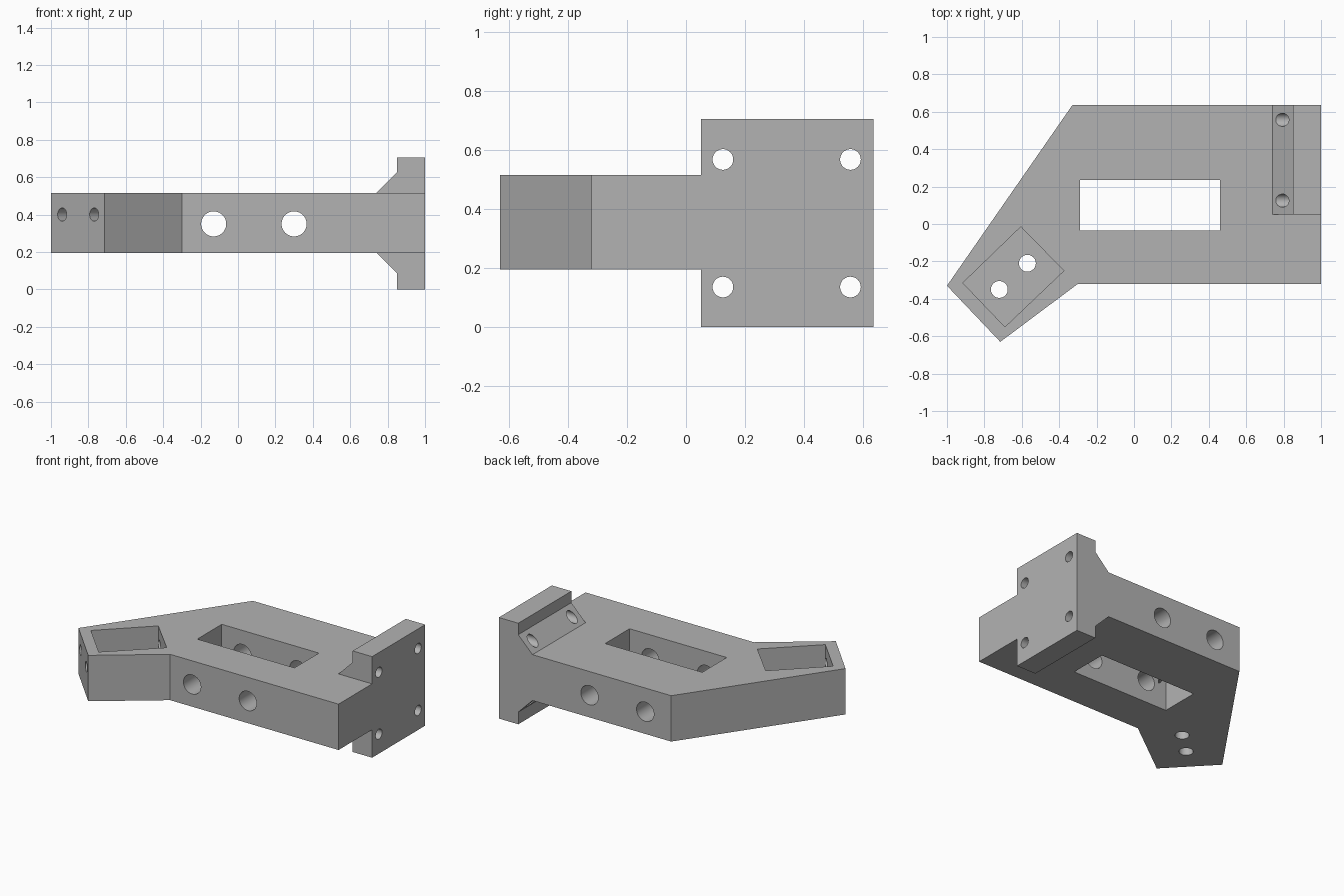
import bpy
import bmesh
from math import radians
from mathutils import Vector, Matrix

if "Cube" in bpy.data.objects:
    bpy.data.objects.remove(bpy.data.objects["Cube"], do_unlink=True)

BOTTOM, TOP = 0.195, 0.515

grey = bpy.data.materials.new("plain grey")
grey.use_nodes = True
colour = (0.45, 0.45, 0.45, 1)
grey.diffuse_color = colour
grey.node_tree.nodes["Principled BSDF"].inputs["Base Color"].default_value = colour


def finish(name, bm):
    bmesh.ops.recalc_face_normals(bm, faces=bm.faces)
    mesh = bpy.data.meshes.new(name)
    bm.to_mesh(mesh)
    bm.free()
    mesh.materials.append(grey)
    ob = bpy.data.objects.new(name, mesh)
    bpy.context.collection.objects.link(ob)
    return ob


def prism(name, points, offset):
    """Extrude a closed 3D outline along an offset."""
    bm = bmesh.new()
    face = bm.faces.new([bm.verts.new(p) for p in points])
    new = bmesh.ops.extrude_face_region(bm, geom=[face])["geom"]
    moved = [v for v in new if isinstance(v, bmesh.types.BMVert)]
    bmesh.ops.translate(bm, verts=moved, vec=offset)
    return finish(name, bm)


def rod(name, start, end, radius):
    """Round cutter between two points."""
    a, b = Vector(start), Vector(end)
    turn = (b - a).to_track_quat('Z', 'Y').to_matrix().to_4x4()
    bm = bmesh.new()
    bmesh.ops.create_cone(bm, cap_ends=True, segments=48, radius1=radius,
                          radius2=radius, depth=(b - a).length,
                          matrix=Matrix.Translation((a + b) / 2) @ turn)
    return finish(name, bm)


def combine(target, other, operation):
    mod = target.modifiers.new(other.name, 'BOOLEAN')
    mod.operation, mod.solver, mod.object = operation, 'EXACT', other
    bpy.context.view_layer.objects.active = target
    bpy.ops.object.modifier_apply(modifier=mod.name)
    bpy.data.objects.remove(other, do_unlink=True)


# Bent arm plate
end_a, end_b = Vector((-1, -0.33, 0)), Vector((-0.715, -0.63, 0))
outline = [end_a[:2], end_b[:2], (-0.30, -0.32), (1, -0.32), (1, 0.635), (-0.33, 0.635)]
bracket = prism("bracket", [(x, y, BOTTOM) for x, y in outline], (0, 0, TOP - BOTTOM))

# Mounting flange with sloped shoulders above and below
profile = [(1, 0), (1, 0.705), (0.85, 0.705), (0.85, 0.625), (0.74, TOP),
           (0.74, BOTTOM), (0.85, 0.085), (0.85, 0)]
flange = prism("flange", [(x, 0.05, z) for x, z in profile], (0, 0.585, 0))
combine(bracket, flange, 'UNION')

# Rectangular window and slanted pocket
window = [(-0.29, -0.035), (0.46, -0.035), (0.46, 0.235), (-0.29, 0.235)]
pocket = [(-0.605, -0.015), (-0.375, -0.25), (-0.69, -0.55), (-0.915, -0.315)]
cutters = [prism("window", [(x, y, 0.1) for x, y in window], (0, 0, 0.6)),
           prism("pocket", [(x, y, 0.285) for x, y in pocket], (0, 0, 0.4))]

# Cross holes, flange bolt holes and pocket floor holes
for x in (-0.13, 0.30):
    cutters.append(rod("cross_hole", (x, -0.5, 0.35), (x, 0.8, 0.35), 0.067))
for y in (0.125, 0.557):
    for z in (0.136, 0.568):
        cutters.append(rod("bolt_hole", (0.72, y, z), (1.1, y, z), 0.035))
for x, y in ((-0.57, -0.21), (-0.72, -0.35)):
    cutters.append(rod("floor_hole", (x, y, 0.1), (x, y, 0.35), 0.045))

# Long drilled holes from the slanted end face
along = (end_b - end_a).normalized()
inward = Vector((-along.y, along.x, 0))
for t in (0.21, 0.81):
    p = end_a.lerp(end_b, t) + Vector((0, 0, 0.40))
    cutters.append(rod("end_hole", p - inward * 0.05, p + inward * 0.76, 0.035))

for cutter in cutters:
    combine(bracket, cutter, 'DIFFERENCE')

bpy.ops.object.select_all(action='DESELECT')
bracket.select_set(True)
bpy.context.view_layer.objects.active = bracket
bpy.ops.object.shade_smooth_by_angle(angle=radians(30))
